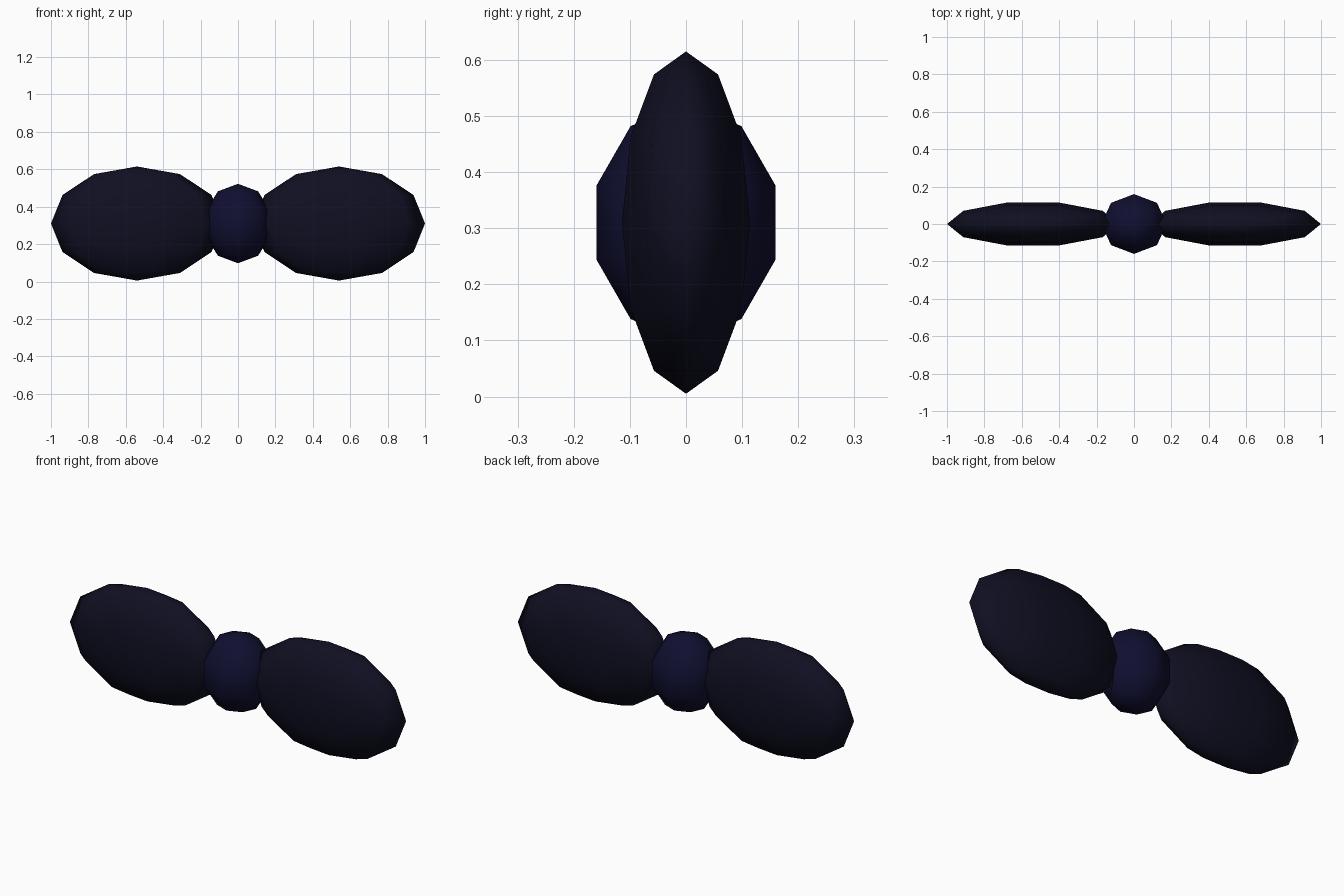
import bpy, bmesh, math
from mathutils import Matrix

if "Cube" in bpy.data.objects:
    bpy.data.objects.remove(bpy.data.objects["Cube"])

MID_Z = 0.31


def material(name, color):
    m = bpy.data.materials.new(name)
    m.diffuse_color = (*color, 1.0)
    m.use_nodes = True
    m.node_tree.nodes["Principled BSDF"].inputs["Base Color"].default_value = m.diffuse_color
    return m


def ellipsoid(name, x, radii, segments, rings, mat):
    """Smooth low-poly ellipsoid with its poles up and down and a vertex on the x axis."""
    bm = bmesh.new()
    bmesh.ops.create_uvsphere(bm, u_segments=segments, v_segments=rings, radius=1.0)
    bm.transform(Matrix.Diagonal((*radii, 1.0)) @ Matrix.Rotation(math.pi / 2, 4, 'Z'))
    for f in bm.faces:
        f.smooth = True
    mesh = bpy.data.meshes.new(name)
    bm.to_mesh(mesh)
    bm.free()
    mesh.materials.append(mat)
    ob = bpy.data.objects.new(name, mesh)
    ob.location = (x, 0, MID_Z)
    bpy.context.collection.objects.link(ob)
    return ob


wing_navy = material("dark navy", (0.0048, 0.0048, 0.016))
knot_navy = material("navy", (0.0048, 0.0048, 0.03))

# Two flat wings of the bow
for side, x in (("left", -0.54), ("right", 0.54)):
    ellipsoid(side + "_wing", x, (0.46, 0.12, 0.305), 10, 6, wing_navy)

# Knot in the middle
ellipsoid("knot", 0.0, (0.183, 0.168, 0.2125), 8, 5, knot_navy)
